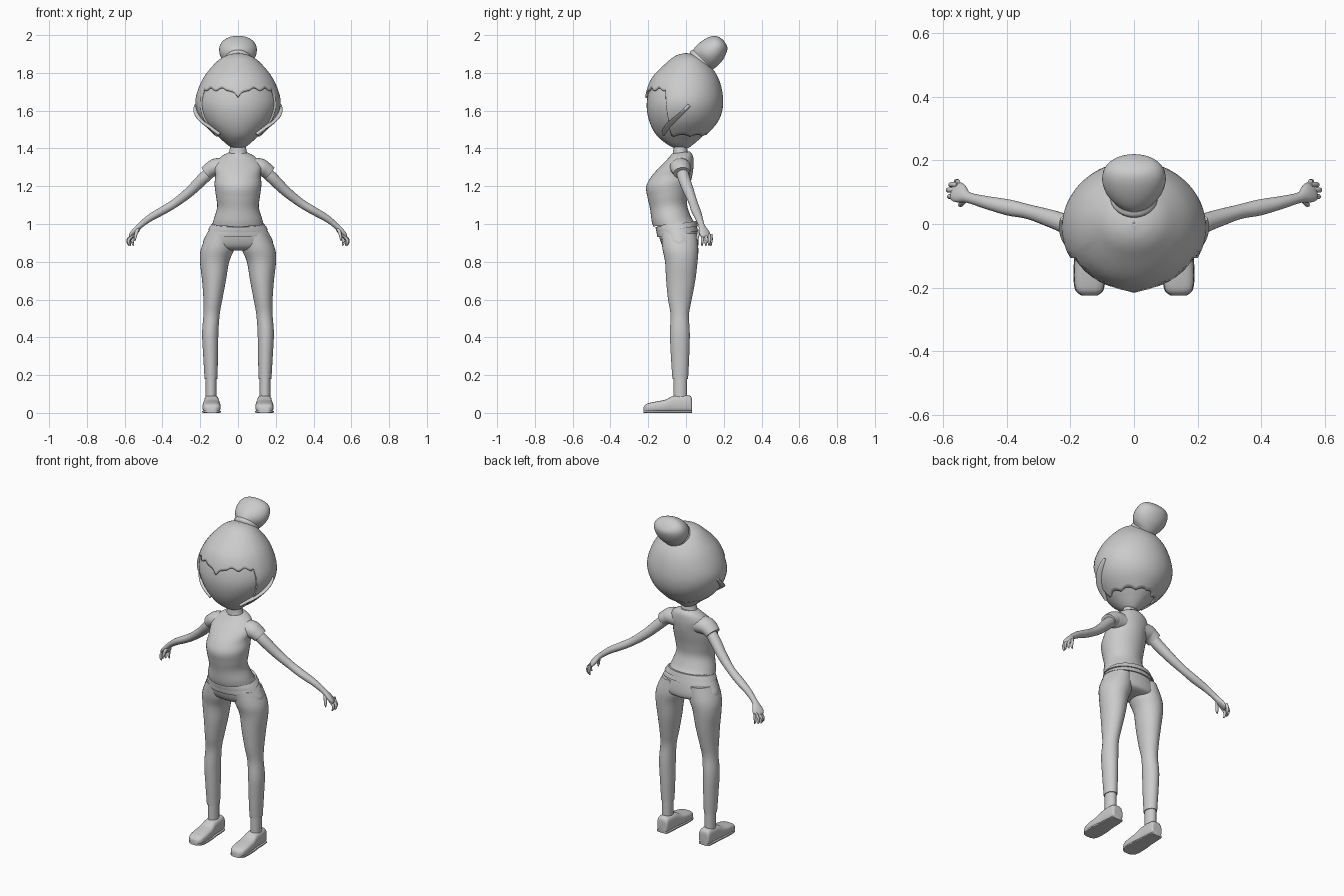
import bpy, bmesh, math
from mathutils import Vector

cube = bpy.data.objects.get("Cube")
if cube:
    bpy.data.objects.remove(cube)

grey = bpy.data.materials.new("plain_grey")
grey.use_nodes = True
grey.diffuse_color = (0.6, 0.6, 0.6, 1)
grey.node_tree.nodes["Principled BSDF"].inputs["Base Color"].default_value = (0.6, 0.6, 0.6, 1)


def spline(rows, steps=5):
    """Catmull-Rom interpolation of equal-length tuples."""
    out = []
    last = len(rows) - 1
    for i in range(last):
        quad = [rows[min(max(i + k, 0), last)] for k in (-1, 0, 1, 2)]
        for s in range(steps):
            t = s / steps
            out.append(tuple(
                b + 0.5 * t * (c - a + t * (2 * a - 5 * b + 4 * c - d + t * (3 * (b - c) + d - a)))
                for a, b, c, d in zip(*quad)))
    return out + [tuple(rows[-1])]


def loft(name, rings, caps=True, angle=40):
    """Skin a list of closed rings of points."""
    bm = bmesh.new()
    loops = [[bm.verts.new(p) for p in ring] for ring in rings]
    n = len(loops[0])
    for a, b in zip(loops, loops[1:]):
        for i in range(n):
            j = (i + 1) % n
            bm.faces.new((a[i], a[j], b[j], b[i]))
    if caps:
        bm.faces.new(loops[0])
        bm.faces.new(loops[-1])
    bmesh.ops.recalc_face_normals(bm, faces=bm.faces)
    mesh = bpy.data.meshes.new(name)
    bm.to_mesh(mesh)
    bm.free()
    mesh.materials.append(grey)
    obj = bpy.data.objects.new(name, mesh)
    bpy.context.collection.objects.link(obj)
    bpy.ops.object.select_all(action='DESELECT')
    obj.select_set(True)
    bpy.context.view_layer.objects.active = obj
    bpy.ops.object.shade_smooth_by_angle(angle=math.radians(angle))
    return obj


def oval(row, theta, tilt=0.0, cx=0.0, grow=0.0):
    """Point on a level oval (z, half width, front y, back y); theta 0 is the front."""
    z, w, front, back = row
    dy = -((back - front) / 2 + grow) * math.cos(theta)
    return (cx + (w + grow) * math.sin(theta), (front + back) / 2 + dy, z + tilt * dy)


def turn(n):
    return [2 * math.pi * i / n for i in range(n)]


def column(name, rows, tilt=0.0, grow=0.0, n=40):
    return loft(name, [[oval(r, a, tilt, 0, grow) for a in turn(n)] for r in spline(rows)])


def tube(name, rows, side=1, axis=None, power=1.0, n=24):
    """Skin along a path of (x, y, z, sideways radius, other radius)."""
    rows = spline([(side * r[0], *r[1:]) for r in rows])
    rings = []
    for i, r in enumerate(rows):
        ahead, behind = rows[min(i + 1, len(rows) - 1)], rows[max(i - 1, 0)]
        t = Vector(axis) if axis else Vector(ahead[:3]) - Vector(behind[:3])
        across = t.cross(Vector((0, 0, 1))).normalized()
        up = across.cross(t).normalized()
        soft = lambda v: math.copysign(abs(v) ** power, v)
        rings.append([Vector(r[:3]) + across * r[3] * soft(math.cos(a)) + up * r[4] * soft(math.sin(a))
                      for a in turn(n)])
    return loft(name, rings)


# Head and hair share one profile: z, half width, front y, back y
head_rows = [
    (1.905, .002, -.002, .002), (1.893, .06, -.05, .06), (1.857, .115, -.1, .112),
    (1.767, .187, -.185, .174), (1.65, .226, -.219, .197), (1.55, .196, -.208, .174),
    (1.464, .118, -.163, .1), (1.41, .05, -.085, .03), (1.398, .01, -.035, .0)]
head = spline(head_rows, 8)
loft("head", [[oval(r, a, grow=-.012 * min(1, r[1] / .1)) for a in turn(48)] for r in head[1:]])


def head_at(t):
    i = min(int(t), len(head) - 2)
    return tuple(a + (b - a) * (t - i) for a, b in zip(head[i], head[i + 1]))


def head_index(z):
    for i in range(len(head) - 1):
        if head[i + 1][0] <= z:
            return i + (head[i][0] - z) / (head[i][0] - head[i + 1][0])
    return len(head) - 1


def hairline(theta):
    """Lower edge of the hair: wavy fringe, long sides and back."""
    a = abs(math.degrees((theta + math.pi) % (2 * math.pi) - math.pi))
    fringe = 1.715 + .008 * math.sin(a / 3.2) - .045 * max(0, 1 - a / 14)
    low = 1.462 + .012 * abs(math.sin(a / 12))
    blend = min(1, max(0, (a - 60) / 9))
    return fringe + (low - fringe) * blend


angles = turn(180)
ends = [head_index(hairline(a)) for a in angles]
levels = 30
hair = loft("hair", [[oval(head_at(.2 + (e - .2) * j / levels), a) for a, e in zip(angles, ends)]
                     for j in range(levels + 1)], caps=False)
shell = hair.modifiers.new("thickness", 'SOLIDIFY')
shell.thickness = .016
shell.offset = -1

# Bun and its band, leaning back from the crown
lean = (0, .7, .7)
tube("bun", [(0, .06, 1.84, .055, .05), (0, .085, 1.865, .064, .07), (0, .11, 1.89, .09, .077),
             (0, .142, 1.92, .1, .074), (0, .172, 1.95, .09, .06), (0, .19, 1.967, .06, .04),
             (0, .197, 1.974, .005, .005)], axis=lean, n=36)
tube("bun_band", [(0, .07, 1.85, .066, .071), (0, .08, 1.86, .074, .079), (0, .09, 1.87, .069, .074)],
     axis=lean, n=36)

# Neck
column("neck", [(1.46, .045, -.07, .02), (1.41, .042, -.066, .006), (1.36, .052, -.072, .015)])

# Shirt body
column("shirt", [
    (1.378, .05, -.075, .02), (1.355, .092, -.095, .036), (1.31, .125, -.142, .04),
    (1.26, .12, -.187, .036), (1.21, .124, -.211, .026), (1.15, .117, -.203, .012),
    (1.09, .11, -.19, .006), (1.03, .127, -.182, .025), (1.0, .135, -.174, .042)], tilt=.12)

# Trouser seat and layered waistband
column("trouser_seat", [
    (1.01, .13, -.155, .045), (.95, .164, -.146, .06), (.9, .186, -.132, .066),
    (.872, .165, -.112, .06), (.86, .1, -.08, .04)])
waist = [(1.0, .133, -.155, .05), (.985, .144, -.153, .054), (.972, .152, -.15, .057)]
column("waistband", waist, tilt=.15, grow=.006)
column("lower_waistband", [(z - .026, w + .012, f + .002, b + .004) for z, w, f, b in waist],
       tilt=.15, grow=.003)

# Limbs, built once for each side
leg_rows = [
    (.95, .09, .07, -.13, .055), (.87, .108, .088, -.125, .065), (.8, .124, .077, -.111, .061),
    (.7, .127, .063, -.105, .049), (.6, .133, .05, -.095, .03), (.52, .14, .043, -.082, .016),
    (.42, .147, .043, -.085, .02), (.3, .145, .039, -.08, .017), (.18, .143, .034, -.072, .011)]
fingers = {"index": (.586, .085), "middle": (.59, .105), "ring": (.582, .122), "little": (.566, .132)}

for side, label in ((1, "left_"), (-1, "right_")):
    # Trouser leg and ankle
    loft(label + "trouser_leg",
         [[oval((z, w, f, b), a, cx=side * cx) for a in turn(32)] for z, cx, w, f, b in spline(leg_rows)])
    loft(label + "ankle", [[oval((z, .029, -.066, .006), a, cx=side * .143) for a in turn(24)]
                           for z in (.2, .05)])

    # Shoe upper and flat sole
    shoe = [(.032, .02, .04), (.026, .034, .086), (-.02, .039, .093), (-.07, .041, .087),
            (-.11, .046, .068), (-.17, .048, .056), (-.208, .042, .046), (-.224, .024, .03)]
    tube(label + "shoe", [(.14, y, h / 2 + .002, w, h / 2) for y, w, h in shoe],
         side, axis=(0, -1, 0), power=.65)
    tube(label + "sole", [(.14, y, .006, w + .002, .006) for y, w, h in shoe],
         side, axis=(0, -1, 0), power=.4)

    # Sleeve and arm
    tube(label + "sleeve", [(.06, -.03, 1.3, .055, .05), (.115, -.03, 1.3, .055, .048),
                            (.145, -.026, 1.287, .05, .042), (.166, -.022, 1.27, .045, .039)], side)
    tube(label + "arm", [
        (.12, -.025, 1.3, .03, .03), (.18, -.012, 1.245, .032, .031), (.255, .015, 1.172, .028, .027),
        (.33, .038, 1.113, .023, .023), (.395, .052, 1.073, .025, .022), (.465, .068, 1.033, .02, .019),
        (.52, .083, .99, .017, .015), (.545, .095, .96, .03, .015), (.56, .104, .938, .031, .012),
        (.566, .107, .928, .022, .007)], side)

    # Fingers and thumb
    for finger, (x, y) in fingers.items():
        tube(label + finger + "_finger", [(.553, y, .945, .008, .008), (x - .01, y + .002, .92, .008, .008),
                                          (x - .008, y, .9, .007, .007), (x - .014, y, .885, .003, .003)],
             side, n=12)
    tube(label + "thumb", [(.528, .083, .98, .01, .01), (.538, .068, .955, .009, .009),
                           (.545, .06, .925, .007, .007), (.546, .061, .91, .002, .002)], side, n=12)

    # Side lock sweeping from the ear towards the chin
    lock = []
    for k in range(7):
        u = k / 6
        z = 1.63 - .155 * u
        x, y, z = oval(head_at(head_index(z)), math.radians(98 - 48 * u ** 1.2))
        lock.append((x * .99, y, z, .004 + .022 * math.sin(math.pi * (.1 + .85 * u)), .009))
    tube(label + "side_lock", lock, side, n=16)
